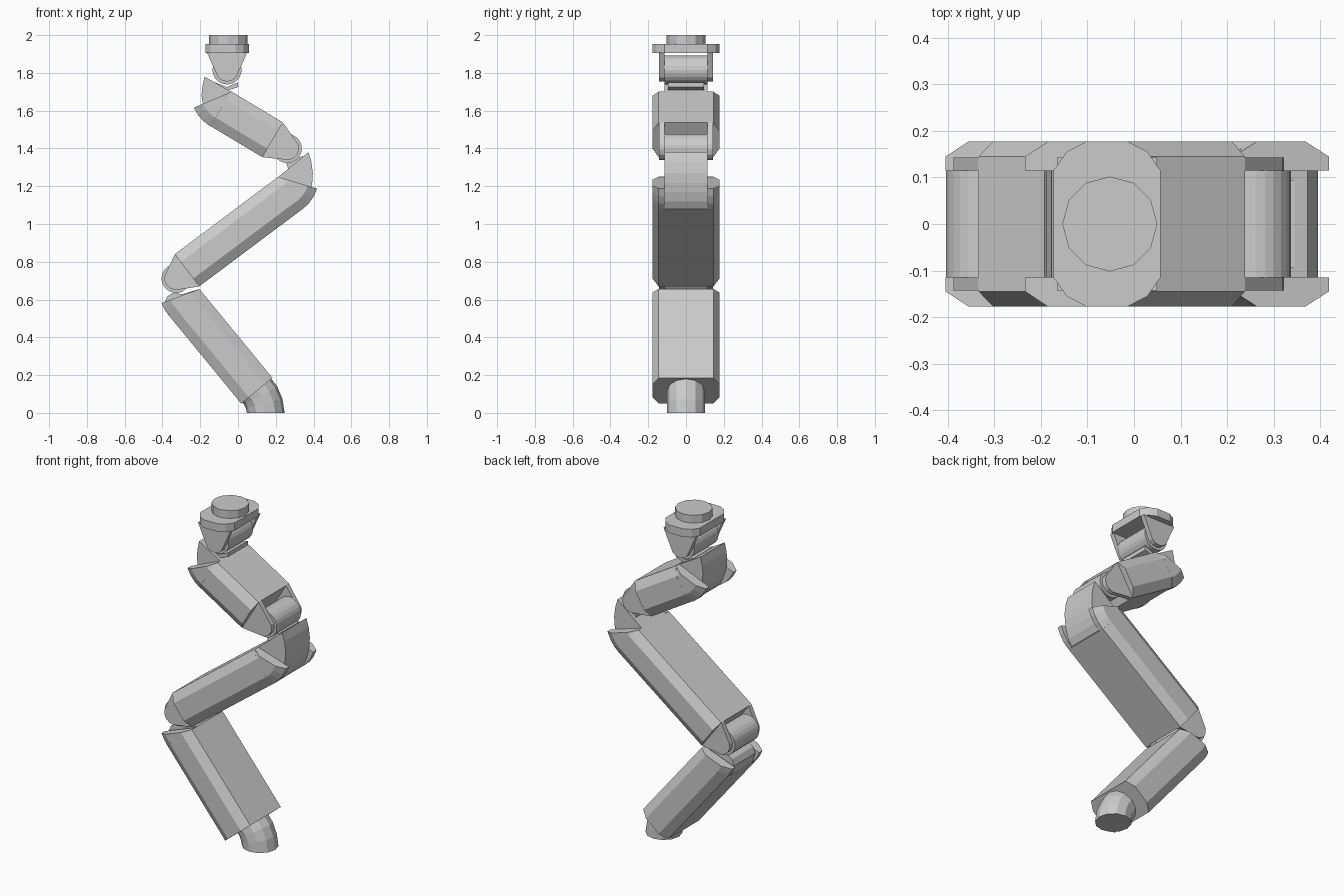
import bpy, bmesh, math
from mathutils import Vector

if "Cube" in bpy.data.objects:
    bpy.data.objects.remove(bpy.data.objects["Cube"])

T, W, SLOT = 0.107, 0.177, 0.115      # half thickness, half width, half fork gap
OCT = [(T, .145), (.055, W), (-.055, W), (-T, .145),
       (-T, -.145), (-.055, -W), (.055, -W), (T, -.145)]


def loft(name, rings):
    """Closed skin through equal-sized rings of 3D points, capped at both ends."""
    bm = bmesh.new()
    rows = [[bm.verts.new(p) for p in r] for r in rings]
    k = len(rows[0])
    for a, b in zip(rows, rows[1:]):
        for i in range(k):
            bm.faces.new((a[i], a[(i + 1) % k], b[(i + 1) % k], b[i]))
    bm.faces.new(rows[0])
    bm.faces.new(rows[-1])
    bmesh.ops.remove_doubles(bm, verts=bm.verts, dist=1e-4)
    bmesh.ops.recalc_face_normals(bm, faces=bm.faces)
    me = bpy.data.meshes.new(name)
    bm.to_mesh(me)
    bm.free()
    ob = bpy.data.objects.new(name, me)
    bpy.context.collection.objects.link(ob)
    return ob


def prism(name, outline, y0, y1):
    """Side-view (x, z) outline extruded across y."""
    return loft(name, [[(x, y, z) for x, z in outline] for y in (y0, y1)])


def circle(c, u, v, r, n):
    return [c + r * (u * math.cos(2 * math.pi * i / n) + v * math.sin(2 * math.pi * i / n))
            for i in range(n)]


def vec(p):
    return Vector((p[0], 0, p[1]))


Y = Vector((0, 1, 0))
X, Z = Vector((1, 0, 0)), Vector((0, 0, 1))


def body(name, p, q):
    """Straight octagonal link from p to q."""
    a = (vec(q) - vec(p)).normalized()
    n = a.cross(Y)
    loft(name, [[c + n * t + Y * y for t, y in OCT] for c in (vec(p), vec(q))])


def fork(name, p, away, reach):
    """Two tapered ears at p pointing along 'away', with a pin barrel between."""
    a = Vector((away[0], 0, away[1])).normalized()
    n = a.cross(Y)
    c = vec(p) + a * reach
    ear = [(0, -T), (0, T)]
    ear += [(reach + .062 * math.cos(t), .062 * math.sin(t))
            for t in [math.radians(d) for d in (50, 25, 0, -25, -50)]]
    pts = [vec(p) + a * u + n * v for u, v in ear]
    for side, s in (("left", 1), ("right", -1)):
        prism(f"{name}_ear_{side}", [(q.x, q.z) for q in pts], s * SLOT, s * .143)
    ring = circle(c, a, n, .077, 24)
    prism(name + "_barrel", [(q.x, q.z) for q in ring], -SLOT, SLOT)


def cheeks(name, pivot, corner, outward, degrees):
    """Side plates swept from the link's end around its inner edge."""
    d = (vec(corner) - vec(pivot)).normalized()
    a = Vector((outward[0], 0, outward[1])).normalized()
    prof = [(0, SLOT), (0, .145), (.052, W), (.162, W), (2 * T, .145), (2 * T, SLOT)]
    for side, s in (("left", 1), ("right", -1)):
        rings = []
        for i in range(4):
            t = math.radians(degrees * i / 3)
            e = d * math.cos(t) + a * math.sin(t)
            rings.append([vec(pivot) + e * r + Y * s * y for r, y in prof])
        loft(f"{name}_{side}", rings)


# foot stub, bending from vertical into the lower link
lean = Vector((-.639, 0, .769))
rings = []
for x, z, f in ((.147, 0, 0), (.138, .05, .35), (.12, .092, .7), (.085, .135, 1)):
    axis = Z.lerp(lean, f).normalized()
    rings.append(circle(vec((x, z)), Y.cross(axis), Y, .1, 12))
for p in rings[0]:
    p.z = 0
loft("foot_stub", rings)

# lower link with knee cradle
body("lower_link", (.1, .117), (-.287, .588))
cheeks("knee_cheek", (-.204, .656), (-.37, .52), (-.639, .769), 19)
prism("knee_cradle", [(-.204, .656), (-.37, .52), (-.39, .58), (-.375, .615),
                      (-.35, .632), (-.29, .63)], -.1, .1)

# middle link with knee fork and elbow guard
body("middle_link", (-.27, .755), (.278, 1.165))
fork("knee", (-.27, .755), (-.80, -.60), .072)
cheeks("elbow_cheek", (.214, 1.25), (.342, 1.08), (.80, .60), 36)
prism("elbow_guard", [(.214, 1.25), (.345, 1.082), (.368, 1.12), (.384, 1.17), (.393, 1.22),
                      (.396, 1.27), (.388, 1.33), (.373, 1.38)], -SLOT, SLOT)
prism("elbow_pad", [(.25, 1.34), (.31, 1.35), (.345, 1.36), (.345, 1.32), (.27, 1.28)], -.095, .095)

# upper link with elbow fork and shoulder guard
body("upper_link", (.183, 1.446), (-.09, 1.61))
fork("elbow", (.183, 1.446), (.86, -.51), .09)
cheeks("shoulder_cheek", (-.036, 1.70), (-.146, 1.518), (-.86, .51), 36)
prism("shoulder_guard", [(-.036, 1.70), (-.146, 1.525), (-.168, 1.57), (-.184, 1.62),
                         (-.193, 1.68), (-.188, 1.73), (-.177, 1.78)], -SLOT, SLOT)
prism("shoulder_pad", [(-.12, 1.75), (-.06, 1.725), (0, 1.75), (.0, 1.725), (-.06, 1.705),
                       (-.1, 1.72)], -.095, .095)

# head: fork, flange plate and top disc
fork("shoulder", (-.058, 1.908), (0, -1), .092)
quarter = [(.115, .115), (.087, .155), (.045, W)]
plate = quarter + [(-x, y) for x, y in reversed(quarter)]
plate += [(-x, -y) for x, y in plate]
loft("flange_plate", [[(x - .058, y, z) for x, y in plate] for z in (1.905, 1.953)])
loft("top_disc", [circle(Vector((-.052, 0, z)), X, Y, .102, 12) for z in (1.953, 2)])
